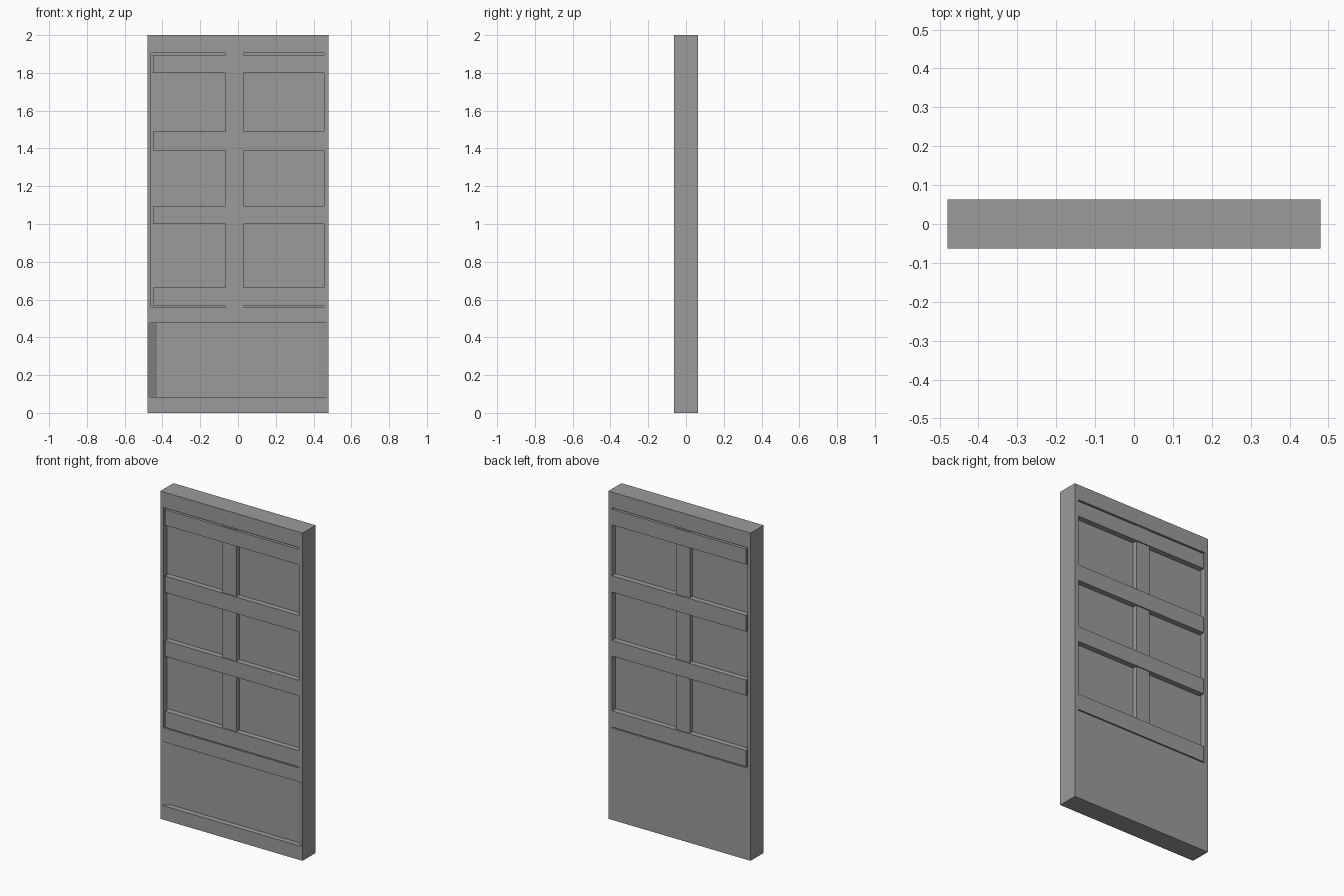
import bpy
import bmesh

cube = bpy.data.objects.get("Cube")
if cube:
    bpy.data.objects.remove(cube, do_unlink=True)

HALF_W, HALF_D, HEIGHT = 0.48, 0.063, 2.0
POCKET = 0.034                         # depth of the recesses
LEFT, RIGHT = -0.46, 0.455             # opening for the upper panels
BOTTOM, TOP = 0.56, 1.905

grey = bpy.data.materials.new("plain grey")
grey.use_nodes = True
colour = (0.33, 0.33, 0.33, 1)
grey.diffuse_color = colour
grey.node_tree.nodes["Principled BSDF"].inputs["Base Color"].default_value = colour


def prism(name, outline, z0, z1):
    """Extrude a flat xy outline from z0 to z1."""
    bm = bmesh.new()
    face = bm.faces.new([bm.verts.new((x, y, z0)) for x, y in outline])
    top = bmesh.ops.extrude_face_region(bm, geom=[face])["geom"]
    verts = [v for v in top if isinstance(v, bmesh.types.BMVert)]
    bmesh.ops.translate(bm, verts=verts, vec=(0, 0, z1 - z0))
    bmesh.ops.recalc_face_normals(bm, faces=bm.faces)
    mesh = bpy.data.meshes.new(name)
    bm.to_mesh(mesh)
    bm.free()
    mesh.materials.append(grey)
    obj = bpy.data.objects.new(name, mesh)
    bpy.context.collection.objects.link(obj)
    return obj


def box(name, x0, x1, y0, y1, z0, z1):
    return prism(name, [(x0, y0), (x1, y0), (x1, y1), (x0, y1)], z0, z1)


def cut(target, cutter):
    """Subtract the cutter, then discard it."""
    mod = target.modifiers.new("cut", "BOOLEAN")
    mod.operation = "DIFFERENCE"
    mod.solver = "EXACT"
    mod.object = cutter
    cutter.hide_render = True
    bpy.context.view_layer.objects.active = target
    bpy.ops.object.modifier_apply(modifier=mod.name)
    bpy.data.objects.remove(cutter, do_unlink=True)


# Door slab with a shallow pocket on each side
slab = box("door_slab", -HALF_W, HALF_W, -HALF_D, HALF_D, 0, HEIGHT)
floor = HALF_D - POCKET
cut(slab, box("front_pocket", LEFT, RIGHT, -0.2, -floor, BOTTOM, TOP))
cut(slab, box("back_pocket", LEFT, RIGHT, floor, 0.2, BOTTOM, TOP))

# Lower front recess with slanted ends running out to the door edges
slope = 0.052 / POCKET
reach = HALF_W + slope * 0.1
cut(slab, prism("kick_recess", [
    (-reach, -HALF_D - 0.1), (reach, -HALF_D - 0.1),
    (HALF_W - 0.052, -floor), (-HALF_W + 0.052, -floor)], 0.085, 0.475))

# Cross rails, with a narrow gap along one stile
for i, (z0, z1) in enumerate([(0.566, 0.665), (1.0, 1.095),
                              (1.39, 1.49), (1.80, 1.895)]):
    box(f"cross_rail_{i + 1}", -0.45, RIGHT, -HALF_D, HALF_D, z0, z1)

# Central upright, set back slightly from the rails
depth = HALF_D - 0.007
box("centre_mullion", -0.065, 0.03, -depth, depth, BOTTOM, TOP)
